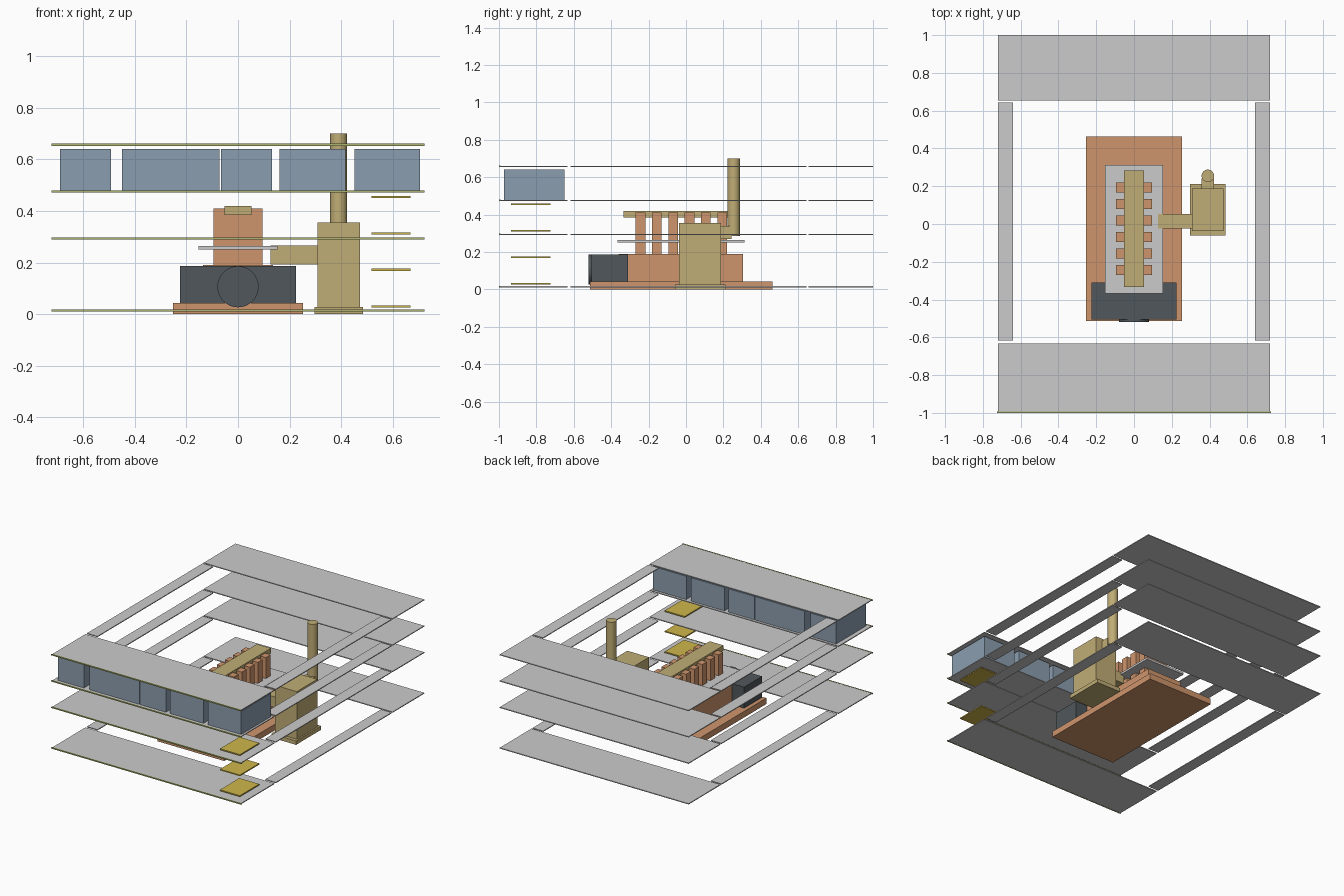
import bpy

if "Cube" in bpy.data.objects:
    bpy.data.objects.remove(bpy.data.objects["Cube"])


def material(name, color):
    m = bpy.data.materials.new(name)
    m.diffuse_color = (*color, 1)
    m.use_nodes = True
    m.node_tree.nodes["Principled BSDF"].inputs["Base Color"].default_value = m.diffuse_color
    return m


COPPER = material("copper", (0.62, 0.30, 0.15))
DARK = material("dark_steel", (0.08, 0.095, 0.105))
BRASS = material("brass", (0.53, 0.42, 0.18))
BLUE = material("blue_grey", (0.26, 0.34, 0.43))
YELLOW = material("yellow", (0.62, 0.47, 0.07))
OLIVE = material("olive", (0.42, 0.46, 0.16))


def box(name, x, y, z, mat=None):
    """Box from (min, max) ranges on each axis."""
    bpy.ops.mesh.primitive_cube_add(size=1, location=[sum(r) / 2 for r in (x, y, z)])
    o = bpy.context.object
    o.name = name
    o.scale = [r[1] - r[0] for r in (x, y, z)]
    bpy.ops.object.transform_apply(location=False, rotation=False, scale=True)
    if mat:
        o.data.materials.append(mat)
    return o


def cylinder(name, loc, radius, depth, mat, rot=(0, 0, 0)):
    bpy.ops.mesh.primitive_cylinder_add(vertices=32, radius=radius, depth=depth,
                                        location=loc, rotation=rot)
    o = bpy.context.object
    o.name = name
    o.data.materials.append(mat)
    bpy.ops.object.shade_smooth_by_angle()
    return o


# Four deck levels: front and rear plates, side gangways, front edge trim
for i, z in enumerate((0.014, 0.294, 0.476, 0.657)):
    h = (z - 0.003, z + 0.003)
    box(f"front_deck_{i}", (-0.72, 0.72), (-0.992, -0.633), h)
    box(f"rear_deck_{i}", (-0.72, 0.72), (0.655, 1.0), h)
    box(f"left_gangway_{i}", (-0.72, -0.64), (-0.617, 0.643), h)
    box(f"right_gangway_{i}", (0.64, 0.72), (-0.617, 0.643), h)
    box(f"deck_edge_trim_{i}", (-0.724, 0.724), (-1.0, -0.992), (z - 0.004, z + 0.004), OLIVE)

# Row of cabinets on the third front deck
for i, x in enumerate(((-0.69, -0.493), (-0.45, -0.071), (-0.066, 0.132),
                       (0.162, 0.418), (0.453, 0.706))):
    box(f"cabinet_{i}", x, (-0.973, -0.65), (0.479, 0.64), BLUE)

# Landing pads stacked at the front right
for i, z in enumerate((0.03, 0.172, 0.313, 0.455)):
    box(f"landing_pad_{i}", (0.518, 0.67), (-0.936, -0.725), (z - 0.004, z + 0.004), YELLOW)

# Engine: bed, crankcase, gearbox, hub, walkway plate, top manifold
box("engine_bed", (-0.253, 0.253), (-0.513, 0.462), (0, 0.042), COPPER)
box("crankcase", (-0.135, 0.135), (-0.36, 0.305), (0.042, 0.19), COPPER)
box("gearbox", (-0.226, 0.226), (-0.506, -0.31), (0.042, 0.187), DARK)
cylinder("gearbox_hub", (0, -0.47, 0.106), 0.08, 0.1, DARK, (1.570796, 0, 0))
box("walkway_plate", (-0.153, 0.153), (-0.367, 0.312), (0.25, 0.265))
box("top_manifold", (-0.053, 0.053), (-0.333, 0.282), (0.385, 0.42), BRASS)

# Six cylinder blocks through the walkway
for i in range(6):
    y = -0.243 + i * 0.0873
    box(f"cylinder_block_{i}", (-0.095, 0.095), (y - 0.026, y + 0.026), (0.185, 0.41), COPPER)

# Boiler with foot, feed duct, flue elbow and chimney
box("boiler_foot", (0.296, 0.485), (-0.06, 0.212), (0, 0.027), BRASS)
box("boiler", (0.308, 0.474), (-0.037, 0.187), (0.027, 0.355), BRASS)
box("feed_duct", (0.127, 0.308), (-0.025, 0.052), (0.193, 0.267), BRASS)
box("flue_elbow", (0.357, 0.424), (0.187, 0.242), (0.27, 0.34), BRASS)
cylinder("chimney", (0.391, 0.255, 0.493), 0.033, 0.414, BRASS)
